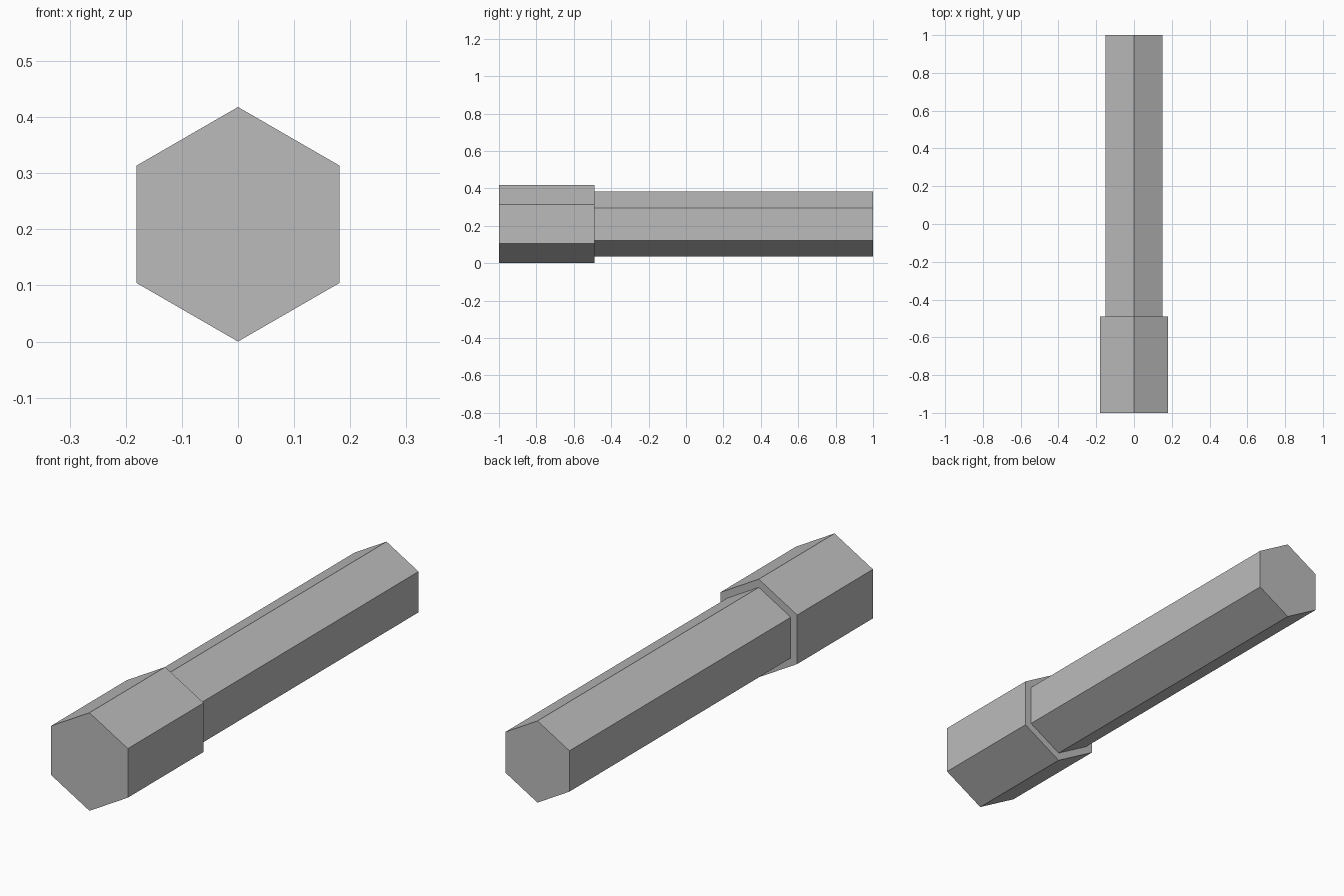
import bpy
import math

cube = bpy.data.objects.get("Cube")
if cube:
    bpy.data.objects.remove(cube, do_unlink=True)

GREY = (0.5, 0.5, 0.5, 1.0)
grey = bpy.data.materials.new("plain_grey")
grey.use_nodes = True
grey.diffuse_color = GREY
grey.node_tree.nodes["Principled BSDF"].inputs["Base Color"].default_value = GREY

HEAD_RADIUS = 0.209   # corner radius; the head rests on its lowest edge
SHAFT_RADIUS = 0.174
JOINT_Y = -0.49


def hex_bar(name, radius, y_start, y_end):
    """Six-sided bar along y with corners at top and bottom."""
    bpy.ops.mesh.primitive_cylinder_add(
        vertices=6, radius=radius, depth=y_end - y_start,
        location=(0, (y_start + y_end) / 2, HEAD_RADIUS),
        rotation=(math.pi / 2, 0, 0))
    bar = bpy.context.object
    bar.name = name
    bar.data.materials.append(grey)
    bpy.ops.object.shade_flat()
    return bar


# Thick head at the front, slimmer shaft behind it
hex_bar("head", HEAD_RADIUS, -1.0, JOINT_Y)
hex_bar("shaft", SHAFT_RADIUS, JOINT_Y, 1.0)
